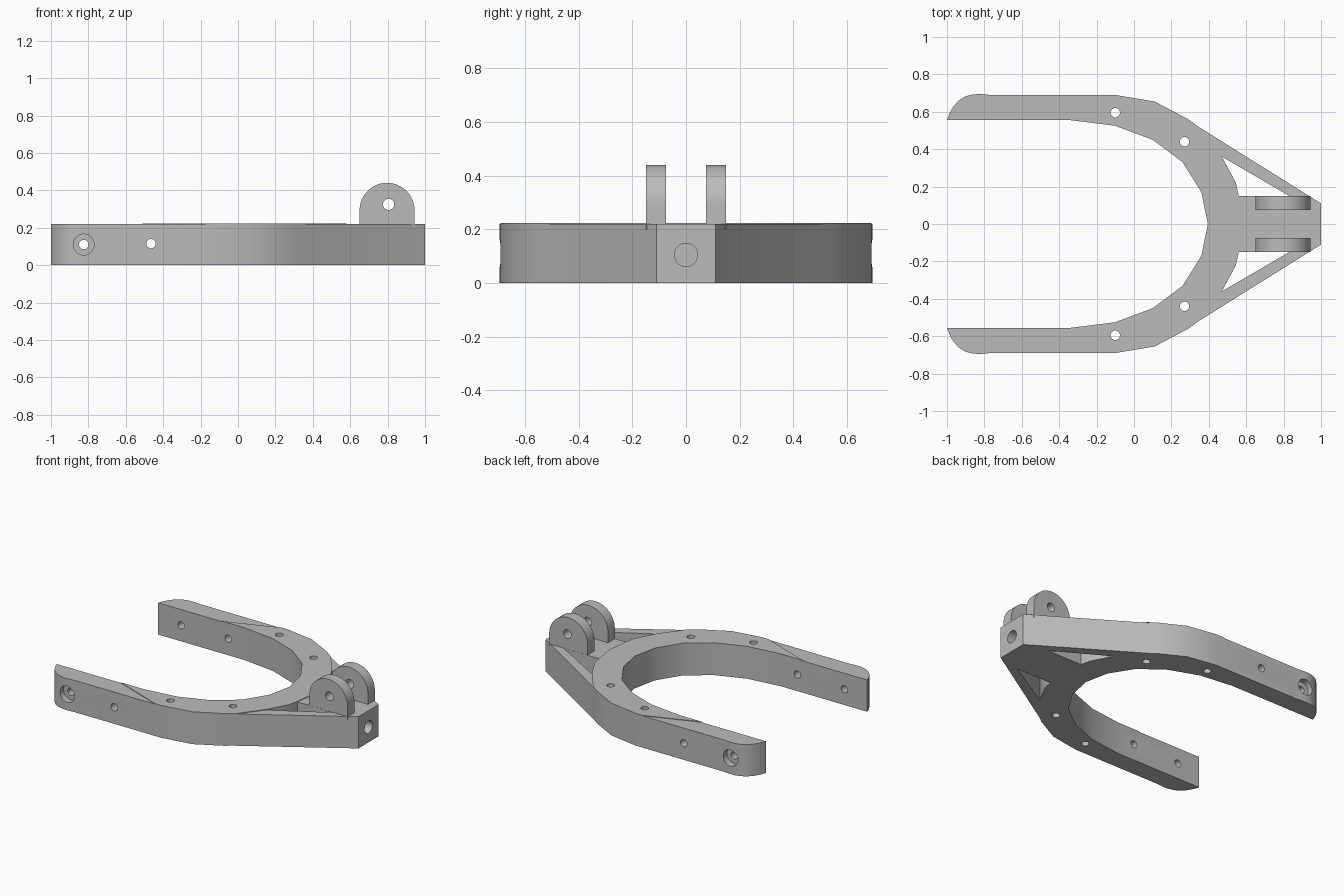
import bpy, bmesh, math
from mathutils import Matrix

cube = bpy.data.objects.get("Cube")
if cube:
    bpy.data.objects.remove(cube, do_unlink=True)

grey = bpy.data.materials.new("plain grey")
grey.use_nodes = True
GREY = (0.5, 0.5, 0.5, 1)
grey.diffuse_color = GREY
grey.node_tree.nodes["Principled BSDF"].inputs["Base Color"].default_value = GREY

TOP = 0.22


def add_object(name, bm):
    bmesh.ops.recalc_face_normals(bm, faces=bm.faces[:])
    mesh = bpy.data.meshes.new(name)
    bm.to_mesh(mesh)
    bm.free()
    mesh.materials.append(grey)
    obj = bpy.data.objects.new(name, mesh)
    bpy.context.collection.objects.link(obj)
    return obj


def prism(name, outline, low, high, axis="Z"):
    """Extrude an outline along z, or an x-z outline along y."""
    bm = bmesh.new()
    place = (lambda a, b: (a, b, low)) if axis == "Z" else (lambda a, b: (a, low, b))
    face = bm.faces.new([bm.verts.new(place(a, b)) for a, b in outline])
    moved = bmesh.ops.extrude_face_region(bm, geom=[face])["geom"]
    step = (0, 0, high - low) if axis == "Z" else (0, high - low, 0)
    bmesh.ops.translate(bm, vec=step, verts=[v for v in moved if isinstance(v, bmesh.types.BMVert)])
    return add_object(name, bm)


def rod(name, centre, radius, length, axis):
    turn = {"X": Matrix.Rotation(math.pi / 2, 4, "Y"),
            "Y": Matrix.Rotation(math.pi / 2, 4, "X"),
            "Z": Matrix.Identity(4)}[axis]
    bm = bmesh.new()
    bmesh.ops.create_cone(bm, cap_ends=True, segments=32, radius1=radius, radius2=radius,
                          depth=length, matrix=Matrix.Translation(centre) @ turn)
    return add_object(name, bm)


def activate(obj):
    bpy.ops.object.select_all(action="DESELECT")
    obj.select_set(True)
    bpy.context.view_layer.objects.active = obj


def cut(obj, cutters):
    activate(obj)
    for cutter in cutters:
        mod = obj.modifiers.new("cut", "BOOLEAN")
        mod.operation = "DIFFERENCE"
        mod.solver = "EXACT"
        mod.object = cutter
        bpy.ops.object.modifier_apply(modifier=mod.name)


def flip(points):
    return [(x, -y) for x, y in reversed(points)]


# Fork outline: rounded arm tip, arm, shoulder and narrow nose
outer = [(-1, .555), (-.985, .595), (-.965, .63), (-.935, .662), (-.9, .683), (-.86, .693),
         (-.82, .695), (-.77, .69), (-.1, .69), (.11, .655), (.29, .56), (.32, .535), (1, .11)]
inner = [(-.34, .555), (-.1, .525), (.1, .45), (.26, .33), (.36, .17)]
throat = [(.395, 0)]
window = [(.47, .36), (.545, .22), (.56, .15)]

fork = prism("fork_body", outer + flip(outer) + [(x, -y) for x, y in inner] + throat + inner[::-1],
             0, TOP)

# Slightly raised pad around the curved part
pad_outer = [(-.51, .555), (-.15, .69), (-.1, .69), (.11, .655), (.29, .56), (.35, .516)] + window
pad = prism("raised_pad", pad_outer + [(.58, 0)] + flip(pad_outer)
            + [(x, -y) for x, y in inner] + throat + inner[::-1], TOP, TOP + .004)

# Vertical bolt holes
bolt_cutters = [rod("bolt_cutter", (x, s * y, .1), .025, 1, "Z")
                for s in (1, -1) for x, y in ((-.1, .595), (.27, .44))]

# Triangular windows, cross holes, counterbores and blind nose hole
opening = window + [(.83, .15)]
body_cutters = [prism("window_cutter", opening, -.1, .5),
                prism("window_cutter", flip(opening), -.1, .5),
                rod("cross_cutter", (-.825, 0, .11), .025, 3, "Y"),
                rod("cross_cutter", (-.465, 0, .115), .025, 3, "Y"),
                rod("nose_cutter", (1, 0, .105), .043, .3, "X")]
body_cutters += [rod("counterbore_cutter", (-.825, s * .70, .11), .056, .1, "Y") for s in (1, -1)]

cut(fork, bolt_cutters + body_cutters)
cut(pad, bolt_cutters)

# Pair of arched lugs with a pin hole
steps = 24
radius = .147
arch = [(.797 + radius * math.cos(math.pi * i / steps), .293 + radius * math.sin(math.pi * i / steps))
        for i in range(steps + 1)]
arch = [(.797 + radius, TOP - .02)] + arch + [(.797 - radius, TOP - .02)]
pin = rod("pin_cutter", (.805, 0, .325), .03, 1, "Y")
lugs = []
for side, name in ((1, "left_lug"), (-1, "right_lug")):
    lug = prism(name, arch, side * .074, side * .149, "Y")
    cut(lug, [pin])
    lugs.append(lug)

for cutter in bolt_cutters + body_cutters + [pin]:
    bpy.data.objects.remove(cutter, do_unlink=True)

for obj in [fork, pad] + lugs:
    activate(obj)
    bpy.ops.object.shade_smooth_by_angle(angle=math.radians(25))
